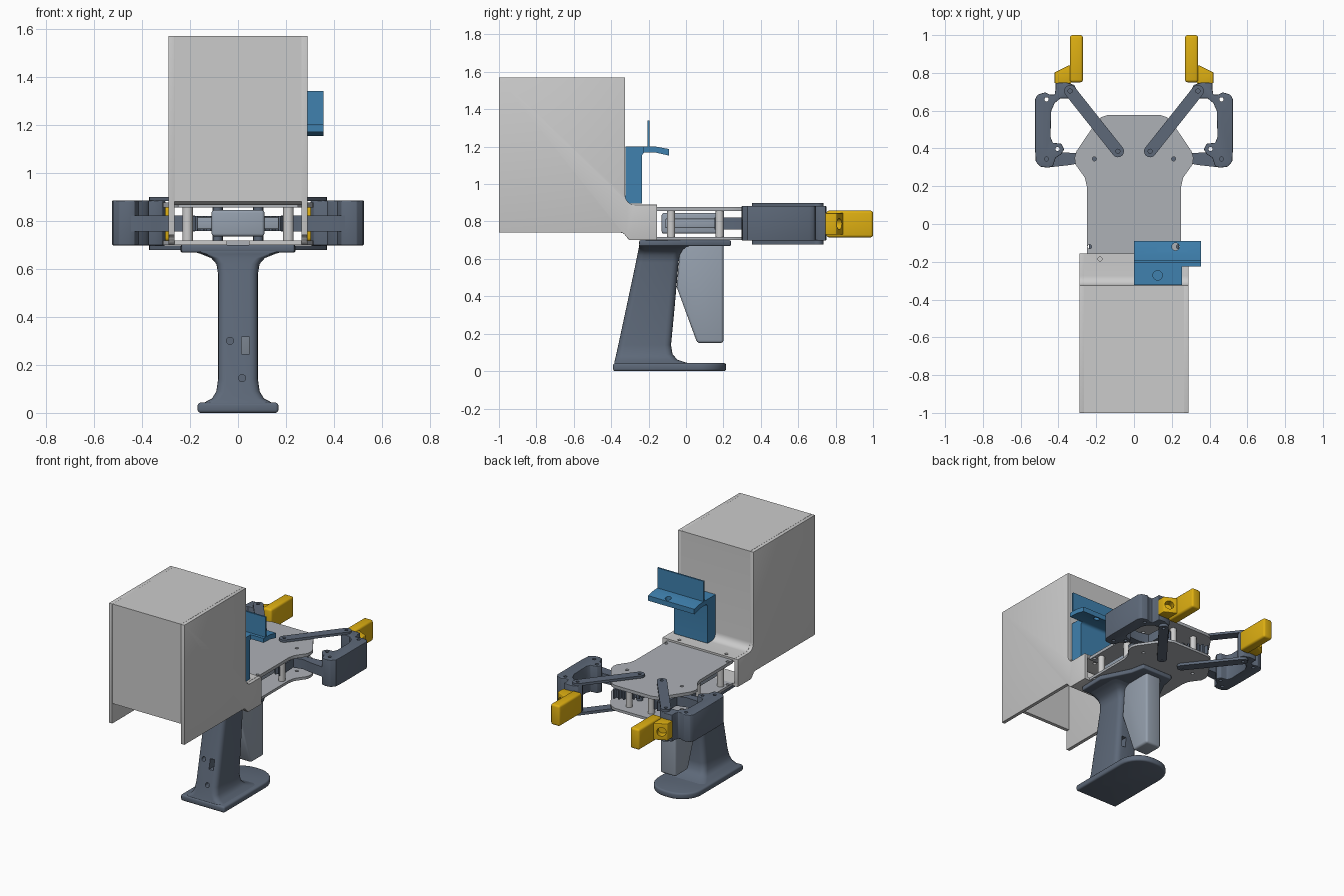
import bpy, bmesh, math
from mathutils import Vector

if "Cube" in bpy.data.objects:
    bpy.data.objects.remove(bpy.data.objects["Cube"])

def mat(name, rgb):
    m = bpy.data.materials.new(name)
    m.diffuse_color = (*rgb, 1)
    m.use_nodes = True
    m.node_tree.nodes["Principled BSDF"].inputs["Base Color"].default_value = m.diffuse_color
    return m

SLATE = mat("slate", (.11, .14, .19))
PALE = mat("pale_slate", (.30, .35, .42))
PLATE = mat("plate_grey", (.42, .44, .47))
BLUE = mat("blue", (.05, .22, .43))
YELLOW = mat("yellow", (.73, .43, .006))

def make(name, bm, material):
    bmesh.ops.recalc_face_normals(bm, faces=bm.faces)
    me = bpy.data.meshes.new(name)
    bm.to_mesh(me)
    bm.free()
    ob = bpy.data.objects.new(name, me)
    bpy.context.collection.objects.link(ob)
    if material:
        me.materials.append(material)
    return ob

def cyl(name, p, q, r, material=None, n=24):
    """Cylinder from point p to point q."""
    p, q = Vector(p), Vector(q)
    bm = bmesh.new()
    rot = (q - p).to_track_quat('Z', 'Y').to_matrix().to_4x4()
    rot.translation = (p + q) / 2
    bmesh.ops.create_cone(bm, cap_ends=True, segments=n, radius1=r, radius2=r,
                          depth=(q - p).length, matrix=rot)
    return make(name, bm, material)

def finish(ob, bevel=0, cutters=(), mirror=False):
    """Bevel, drill, mirror and shade; cutters are removed afterwards."""
    if bevel:
        m = ob.modifiers.new("bevel", 'BEVEL')
        m.width, m.segments, m.limit_method = bevel, 3, 'ANGLE'
        m.angle_limit = math.radians(40)
    for c in cutters:
        c.hide_render = True
        m = ob.modifiers.new("drill", 'BOOLEAN')
        m.object, m.operation, m.solver = c, 'DIFFERENCE', 'EXACT'
    if mirror:
        ob.modifiers.new("mirror", 'MIRROR').use_mirror_merge = False
    bpy.ops.object.select_all(action='DESELECT')
    ob.select_set(True)
    bpy.context.view_layer.objects.active = ob
    for m in list(ob.modifiers):
        bpy.ops.object.modifier_apply(modifier=m.name)
    for c in cutters:
        bpy.data.objects.remove(c)
    bpy.ops.object.shade_smooth_by_angle(angle=math.radians(35))
    return ob

def prism(name, pts, axis, a, b, material=None, **kw):
    """Extrude a 2D outline along an axis from a to b."""
    place = {'x': lambda p, t: (t, p[0], p[1]),
             'y': lambda p, t: (p[0], t, p[1]),
             'z': lambda p, t: (p[0], p[1], t)}[axis]
    bm = bmesh.new()
    lo = [bm.verts.new(place(p, a)) for p in pts]
    hi = [bm.verts.new(place(p, b)) for p in pts]
    bm.faces.new(lo)
    bm.faces.new(hi)
    for i in range(len(pts)):
        j = (i + 1) % len(pts)
        bm.faces.new((lo[i], lo[j], hi[j], hi[i]))
    return finish(make(name, bm, material), **kw)

def box(name, x0, x1, y0, y1, z0, z1, material=None, **kw):
    return prism(name, [(x0, y0), (x1, y0), (x1, y1), (x0, y1)], 'z', z0, z1, material, **kw)

def arc(cx, cy, r, a0, a1, n=8):
    return [(cx + r * math.cos(math.radians(a0 + (a1 - a0) * i / n)),
             cy + r * math.sin(math.radians(a0 + (a1 - a0) * i / n))) for i in range(n + 1)]

def capsule(p, q, r):
    a = math.degrees(math.atan2(q[1] - p[1], q[0] - p[0]))
    return arc(*q, r, a - 90, a + 90) + arc(*p, r, a + 90, a + 270)

def hole(x, y, z0, z1, r=.011):
    return cyl("hole_cutter", (x, y, z0), (x, y, z1), r, n=16)

# open-bottomed rear cover: bent sheet plus two side walls
neck = arc(-.275, .94, .05, 270, 180)
prism("cover_sheet", [(-.155, .89)] + neck + [(-.325, 1.57), (-1, 1.57), (-1, .88), (-.975, .88),
      (-.975, 1.545), (-.35, 1.545)] + arc(-.275, .94, .075, 180, 270) + [(-.155, .865)],
      'x', -.264, .264,
      cutters=[hole(-.18, -.185, .8, 1), hole(.18, -.185, .8, 1)])
prism("cover_side", [(-1, .74), (-.35, .74)] + arc(-.35, .71, .03, 80, 20, 4) +
      arc(-.29, .73, .03, 200, 270, 4) + [(-.155, .70), (-.155, .89)] + neck +
      [(-.325, 1.57), (-1, 1.57)], 'x', .264, .289, bevel=.004, mirror=True)

# blue sensor bracket
prism("bracket_post", [(-.324, .895), (-.235, .895), (-.235, 1.15)] +
      arc(-.215, 1.15, .02, 180, 90, 5) + [(-.215, 1.2), (-.324, 1.2)], 'x', 0, .255, BLUE,
      cutters=[hole(.125, -.272, 1.15, 1.3, .025)])
prism("bracket_shelf", [(-.226, 1.17), (-.16, 1.168), (-.09, 1.152), (-.09, 1.187),
      (-.16, 1.2), (-.226, 1.2)], 'x', 0, .355, BLUE, cutters=[hole(.22, -.12, 1.1, 1.3, .02)])
box("bracket_fin", 0, .355, -.205, -.194, 1.195, 1.34, BLUE)

# gripper top and bottom plates
half = [(.25, -.155), (.25, .20), (.26, .245), (.285, .28), (.31, .315), (.315, .35), (.305, .385),
        (.20, .54), (.175, .565), (.14, .577)]
outline = half + [(-x, y) for x, y in reversed(half)]
for name, z0, z1 in (("top_plate", .855, .877), ("bottom_plate", .70, .718)):
    prism(name, outline, 'z', z0, z1, PLATE,
          cutters=[hole(s * x, y, .6, 1) for s in (1, -1) for x, y in ((.21, .345), (.235, -.12))])
box("rear_floor", .045, .285, -.30, -.155, .70, .718, mirror=True)

# motor housing and spacers between the plates
box("motor_housing", -.11, .11, -.13, .17, .735, .845, PALE, bevel=.012)
box("motor_flange", -.17, .17, -.11, .16, .765, .815, PALE, bevel=.005)
for i, (x, y) in enumerate(((.21, -.08), (.21, .18), (.085, .50))):
    finish(cyl(f"spacer_{i}", (x, y, .715), (x, y, .857), .022), mirror=True)

# toothed drive sectors with crank arms
teeth = []
for i in range(18):
    a = 95 + i * 10
    for da, r in ((0, .17), (2.5, .192), (5, .192), (7.5, .17)):
        t = math.radians(a + da)
        teeth.append((.21 + r * math.cos(t), .345 + r * math.sin(t)))
prism("drive_sector", teeth, 'z', .757, .82, SLATE, mirror=True)
prism("crank_arm", [(.18, .30), (.27, .325), (.34, .312), (.45, .30)] +
      arc(.457, .344, .04, -70, 70, 6) + [(.38, .38), (.27, .372), (.18, .395)],
      'z', .755, .822, SLATE, mirror=True)

# outer finger links
prism("outer_link", [(.43, .305), (.455, .298), (.495, .303), (.52, .33), (.524, .40), (.524, .66),
      (.51, .685), (.47, .697), (.445, .685), (.42, .685), (.415, .715), (.415, .747), (.36, .75),
      (.315, .735), (.302, .705), (.315, .675), (.345, .665), (.39, .665), (.42, .64), (.438, .60),
      (.442, .46), (.43, .43), (.385, .425), (.37, .395), (.385, .37), (.415, .35)],
      'z', .698, .884, SLATE, bevel=.004, mirror=True,
      cutters=[hole(x, y, .6, 1) for x, y in ((.463, .66), (.463, .344), (.405, .397))])

# inner straight links, above and below, with pivot posts
for name, z0, z1 in (("upper_link", .882, .899), ("lower_link", .678, .697)):
    prism(name, capsule((.085, .385), (.338, .704), .032), 'z', z0, z1, SLATE, mirror=True,
          cutters=[hole(.085, .385, .6, 1), hole(.338, .704, .6, 1)])
finish(cyl("link_pivot", (.085, .385, .68), (.085, .385, .89), .02, SLATE), mirror=True)

# yellow fingertips with drilled mounting lugs
box("fingertip", .27, .34, .75, 1.0, .715, .858, YELLOW, bevel=.014, mirror=True)
prism("fingertip_lug", [(.33, .745), (.42, .745), (.42, .803), (.345, .84), (.33, .84)],
      'z', .73, .845, YELLOW, bevel=.004, mirror=True,
      cutters=[cyl("lug_cutter", (.365, .775, .787), (.41, .87, .787), .03)])

# handle grip, lofted through rounded sections: z, back y, front y, half width
sections = [(.03, -.385, .05, .15), (.046, -.383, .0, .135), (.06, -.380, -.045, .108),
            (.09, -.373, -.072, .09), (.14, -.362, -.080, .083), (.35, -.317, -.06, .083),
            (.58, -.268, -.04, .083), (.62, -.26, -.034, .09), (.645, -.255, -.02, .112),
            (.662, -.252, .0, .155), (.675, -.25, .04, .20)]
bm = bmesh.new()
rings = []
for z, y0, y1, w in sections:
    r = .035
    ring = []
    for cx, cy, a in ((w - r, y1 - r, 0), (r - w, y1 - r, 90), (r - w, y0 + r, 180), (w - r, y0 + r, 270)):
        ring += arc(cx, cy, r, a, a + 90, 4)
    rings.append([bm.verts.new((x, y, z)) for x, y in ring])
for lo, hi in zip(rings, rings[1:]):
    for i in range(len(lo)):
        j = (i + 1) % len(lo)
        bm.faces.new((lo[i], lo[j], hi[j], hi[i]))
bm.faces.new(rings[0])
bm.faces.new(rings[-1])
slot = box("slot_cutter", .015, .048, -.5, .1, .245, .315)
screws = [cyl("screw_cutter", (x, -.5, z), (x, -.28, z), .015, n=16) for x, z in ((-.033, .30), (.017, .145))]
finish(make("handle_grip", bm, SLATE), cutters=[slot] + screws)

# handle foot and mounting flange
prism("handle_foot", [(-.168, -.39), (.168, -.39)] + arc(.018, .065, .15, 0, 90) +
      arc(-.018, .065, .15, 90, 180), 'z', 0, .043, SLATE, bevel=.012)
prism("handle_flange", [(-.235, -.25), (.235, -.25), (.24, -.06), (.14, .14), (.12, .24),
      (-.12, .24), (-.14, .14), (-.24, -.06)], 'z', .668, .70, SLATE, bevel=.008)

# trigger
prism("trigger", [(.2, .68), (.2, .15), (.06, .15), (-.05, .45), (-.03, .68)], 'x', -.06, .06,
      PALE, bevel=.015)
